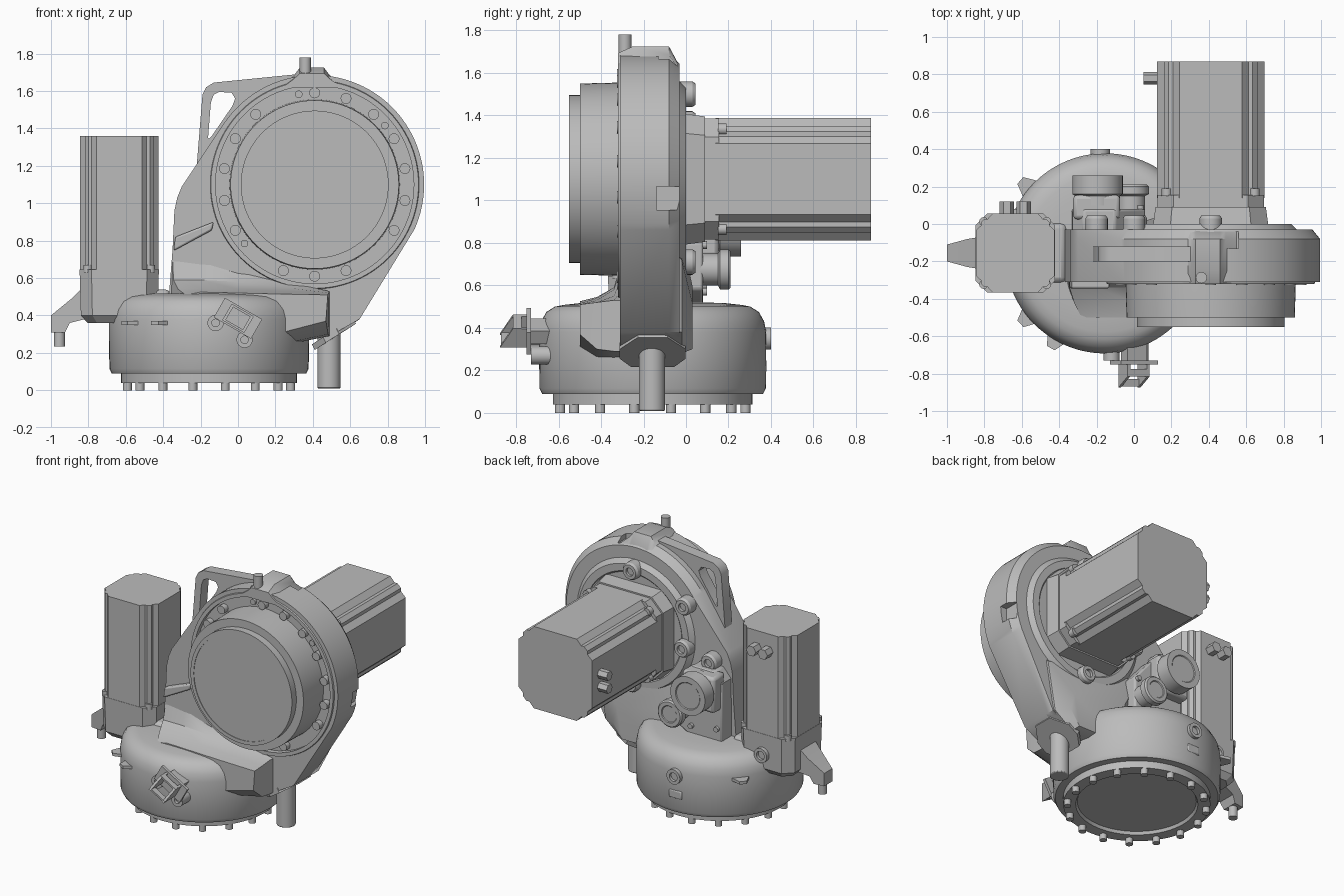
import bpy, bmesh, math
from mathutils import Vector, Matrix

if "Cube" in bpy.data.objects:
    bpy.data.objects.remove(bpy.data.objects["Cube"])

grey = bpy.data.materials.new("cast_grey")
grey.use_nodes = True
grey.diffuse_color = (0.5, 0.5, 0.5, 1)
grey.node_tree.nodes["Principled BSDF"].inputs["Base Color"].default_value = grey.diffuse_color


def finish(name, bm, bevel=0, cutters=()):
    """Turn a bmesh into a shaded object, with optional cuts and bevel."""
    bmesh.ops.recalc_face_normals(bm, faces=bm.faces)
    mesh = bpy.data.meshes.new(name)
    bm.to_mesh(mesh)
    bm.free()
    mesh.materials.append(grey)
    ob = bpy.data.objects.new(name, mesh)
    bpy.context.collection.objects.link(ob)
    bpy.ops.object.select_all(action='DESELECT')
    ob.select_set(True)
    bpy.context.view_layer.objects.active = ob
    for c in cutters:
        m = ob.modifiers.new("cut", 'BOOLEAN')
        m.operation, m.object, m.solver = 'DIFFERENCE', c, 'EXACT'
        bpy.ops.object.modifier_apply(modifier=m.name)
    for c in cutters:
        bpy.data.objects.remove(c)
    if bevel:
        m = ob.modifiers.new("bevel", 'BEVEL')
        m.width, m.segments, m.angle_limit = bevel, 2, math.radians(40)
    bpy.ops.object.shade_smooth_by_angle(angle=math.radians(32))
    return ob


def loft(name, sections, **kw):
    """Skin matching loops of points and cap both ends."""
    bm = bmesh.new()
    rows = [[bm.verts.new(p) for p in s] for s in sections]
    n = len(rows[0])
    for a, b in zip(rows, rows[1:]):
        for i in range(n):
            j = (i + 1) % n
            bm.faces.new((a[i], a[j], b[j], b[i]))
    bm.faces.new(rows[0])
    bm.faces.new(rows[-1])
    return finish(name, bm, **kw)


def stack(name, sections, **kw):
    """Loft between front outlines (x, z), each at its own y."""
    return loft(name, [[(x, y, z) for x, z in pts] for y, pts in sections], **kw)


def prism(name, pts, y0, y1, **kw):
    """Extrude a front outline along y."""
    return stack(name, [(y0, pts), (y1, pts)], **kw)


def lathe(name, profile, origin, axis=(0, 0, 1), seg=64, **kw):
    """Revolve (radius, height) pairs around an axis."""
    q = Vector(axis).to_track_quat('Z', 'Y')
    rings = []
    for r, h in profile:
        ring = [Vector((r * math.cos(t), r * math.sin(t), h))
                for t in (math.tau * i / seg for i in range(seg))]
        rings.append([q @ p + Vector(origin) for p in ring])
    return loft(name, rings, **kw)


def rod(name, r, origin, length, axis=(0, 0, 1), seg=24, **kw):
    return lathe(name, [(r, 0), (r, length)], origin, axis, seg, **kw)


def box(name, centre, size, tilt=0, bevel=0):
    bm = bmesh.new()
    bmesh.ops.create_cube(bm, size=1, matrix=Matrix.Translation(centre)
                          @ Matrix.Rotation(tilt, 4, 'Y') @ Matrix.Diagonal((*size, 1)))
    return finish(name, bm, bevel)


def polar(cx, cz, r, deg):
    return cx + r * math.cos(math.radians(deg)), cz + r * math.sin(math.radians(deg))


FRONT, BACK = (0, -1, 0), (0, 1, 0)
CX, CZ = 0.41, 1.10        # upper joint axis
BX, BY = -0.155, -0.157    # base axis

# Base: rounded drum, flange and ring of bolts
lathe("base_drum", [(.47, .09), (.52, .09), (.533, .115), (.535, .38), (.525, .43), (.5, .475),
                    (.46, .5), (.42, .508), (.33, .518), (.1, .52)], (BX, BY, 0), seg=96)
lathe("base_flange", [(.38, .06), (.39, .04), (.47, .04), (.47, .1), (.38, .1)], (BX, BY, 0))
for i in range(16):
    x, y = polar(BX, BY, .445, (i + .5) * 22.5)
    rod("base_bolt", .024, (x, y, 0), .05, seg=16)

# Base fittings: rear port, socket and thin side tabs
lathe("rear_port", [(.052, 0), (.052, .1), (.03, .1), (.03, .08)], (-.18, .3, .35), BACK, 32)
box("rear_socket", (-.18, .365, .22), (.1, .03, .06), bevel=.01)
for x, y, ang in ((-.57, .2, 140), (-.57, -.5, 222), (-.42, -.62, 240)):
    d = Vector((math.cos(math.radians(ang)), math.sin(math.radians(ang)), 0))
    s = Vector((-d.y, d.x, 0)) * .06
    p = Vector((x, y, .36))
    loft("base_tab", [[v + Vector((0, 0, h)) for v in
                       (p - s * 1.6 - d * .1, p + s * 1.6 - d * .1, p + s * .4 + d * .05, p - s * .4 + d * .05)]
                      for h in (-.01, .01)])

# Front connector: two posts, tilted plate and open frame
for x, z in ((-.12, .36), (.035, .27)):
    lathe("connector_post", [(.043, 0), (.043, .12), (.02, .12), (.02, .1)], (x, -.61, z), FRONT)
T = math.radians(30)
across, upward = Vector((math.cos(T), 0, -math.sin(T))), Vector((math.sin(T), 0, math.cos(T)))
mid = Vector((0, -.74, .385))
box("connector_plate", mid, (.23, .02, .12), T)
box("connector_neck", mid + Vector((0, .07, 0)), (.12, .14, .07), T)
reach = [(0, -.05), (-.135, -.05), (-.075, .05), (0, .05)]   # leaning side wall (y, up)
for s in (-1, 1):
    loft("connector_side", [[mid + across * a * s + upward * u + Vector((0, y, 0)) for y, u in reach]
                            for a in (.052, .068)])
    box("connector_lid", mid + upward * .045 * s + Vector((0, -.11 if s < 0 else -.055, 0)), (.13, .04, .012), T)

# Arm housing: round head running down into a tapered leg
arm = [polar(CX, CZ, .585, -24 + 169 * i / 56) for i in range(57)]
leg = [(-.30, 1.09), (-.325, 1.03), (-.34, .96), (-.35, .75), (-.37, .5), (.2, .45),
       (.24, .30), (.49, .29), (.65, .38)]


def arm_section(y, k):
    pts = [(CX + (x - CX) * k, CZ + (z - CZ) * k) for x, z in arm]
    return [(x, y, z) for x, z in pts + leg]


recess = rod("recess_cutter", .53, (CX, -.285, CZ), .1, FRONT, 96)
notches = [box("notch_cutter", (.98, -.085, 1.01), (.07, .11, .11)),
           box("notch_cutter", (.51, -.085, 1.67), (.1, .09, .08))]
loft("arm_housing", [arm_section(-.31, 1), arm_section(-.08, 1), arm_section(-.03, .93)],
     cutters=[recess] + notches)
lug = [(.24, 0), (.3, .065), (.33, .105), (.46, .105), (.49, .065), (.56, 0)]
stack("arm_top_lug", [(y, [(x, 1.62 + z * k) for x, z in lug])
                      for y, k in ((-.32, .7), (-.25, 1), (-.08, 1), (-.035, .2))])
rod("lug_pin", .03, (.36, -.287, 1.66), .12)

# Lower leg: rear swelling and front shoulder
stack("leg_rear", [
    (-.1, [(-.1, .9), (.75, .8), (.65, .38), (.49, .28), (.1, .28)]),
    (-.02, [(-.05, .85), (.7, .72), (.64, .38), (.5, .28), (.1, .28)]),
    (.03, [(.1, .6), (.52, .52), (.55, .4), (.48, .3), (.15, .3)])])
stack("leg_shoulder", [
    (-.30, [(-.35, .72), (-.2, .70), (0, .64), (.25, .58), (.49, .53), (.49, .29), (.24, .24), (-.1, .45), (-.36, .49)]),
    (-.34, [(-.345, .59), (-.2, .59), (0, .58), (.25, .55), (.488, .53), (.488, .29), (.24, .24), (-.1, .45), (-.35, .49)]),
    (-.42, [(-.32, .54), (-.2, .545), (0, .54), (.23, .53), (.485, .52), (.482, .30), (.24, .25), (-.05, .45), (-.32, .48)]),
    (-.50, [(-.28, .51), (-.2, .525), (0, .52), (.2, .515), (.48, .51), (.47, .37), (.24, .31), (0, .4), (-.25, .47)])])
prism("leg_ledge", [(-.345, .745), (-.14, .855), (-.13, .9), (-.335, .82)], -.345, -.2, bevel=.01)

# Drain pipe with a tilted six-sided collar
rod("drain_pipe", .062, (.487, -.16, .01), .42, seg=32, bevel=.006)
rim = [(.41, .215, .1), (.47, .255, .155), (.54, .3, .155), (.63, .355, .07)]
loft("pipe_collar", [[(x - t * .5, BY + v, z + t) for x, z, v in rim]
                     + [(x - t * .5, BY - v, z + t) for x, z, v in reversed(rim)] for t in (0, .03)])

# Lifting handle with a rounded triangular opening
prism("handle_loop", [(-.22, 1.21), (-.19, 1.58), (-.17, 1.62), (-.13, 1.645), (.32, 1.69), (.3, 1.62),
                      (-.02, 1.59), (-.1, 1.595), (-.13, 1.58), (-.145, 1.54), (-.16, 1.35), (-.1, 1.27)], -.2, -.12)
prism("handle_web", [(-.17, 1.33), (-.14, 1.36), (-.03, 1.52), (-.015, 1.56), (-.04, 1.6), (.15, 1.63),
                     (.15, 1.4), (-.05, 1.25)], -.2, -.12)

# Output drum, rings and bolts on the front of the joint
lathe("output_drum", [(.455, 0), (.455, .02), (.45, .22), (.395, .22), (.395, .27), (.37, .27), (.37, .266)],
      (CX, -.28, CZ), FRONT, 96)
lathe("seal_ring", [(.53, 0), (.53, .045), (.555, .045), (.56, .03), (.56, 0)], (CX, -.275, CZ), FRONT, 96)
for deg in range(-170, 190, 20):
    if deg not in (110, -50, -130):
        x, z = polar(CX, CZ, .49, deg)
        rod("output_bolt", .029, (x, -.28, z), .045, FRONT, 16)
for deg in (100, 40, -140):
    x, z = polar(CX, CZ, .49, deg)
    rod("output_pin", .02, (x, -.28, z), .02, FRONT, 16)

# Rear cover and its bolt bosses
lathe("rear_cover", [(.46, 0), (.46, .05), (.43, .08), (.38, .08), (.37, .07)], (CX, -.08, CZ), BACK, 96)
for x, z in ((CX, 1.5), (CX, .71), (0, 1.36), (.01, 1.06), (-.2, 1.02)):
    lathe("rear_boss", [(.06, 0), (.06, .1), (.05, .115), (.028, .115), (.028, .095)], (x, -.07, z), BACK, 24)


def motor_section(h):
    """Square outline with stepped, chamfered corners."""
    quarter = [(1, .58), (.87, .70), (.87, .78), (.78, .87), (.70, .87), (.58, 1)]
    pts = []
    for k in range(4):
        c, s = round(math.cos(k * math.pi / 2)), round(math.sin(k * math.pi / 2))
        pts += [(h * (c * u - s * v), h * (s * u + c * v)) for u, v in quarter]
    return pts


def chamfered(h):
    return [(h * a, h * b) for a, b in ((1, .7), (.7, 1), (-.7, 1), (-1, .7), (-1, -.7), (-.7, -1), (.7, -1), (1, -.7))]


# Joint motor, pointing backwards
prism("joint_motor", [(CX + u, CZ + v) for u, v in motor_section(.288)], .14, .87)
stack("joint_motor_flange", [(y, [(CX + u, CZ + v) for u, v in chamfered(h)])
                             for y, h in ((-.02, .31), (.09, .295), (.09, .285), (.155, .285))])
# Base motor, standing upright on its gearbox
MX, MY = -.635, -.155
loft("base_motor", [[(MX + u, MY + v, z) for u, v in motor_section(.21)] for z in (.63, 1.36)])
loft("base_gearbox", [[(MX + u, MY + v, z) for u, v in chamfered(h)]
                      for z, h in ((.36, .17), (.4, .205), (.645, .212))])
box("gearbox_bridge", (-.46, MY, .49), (.2, .32, .1), bevel=.03)
for sx in (-1, 1):
    for sy in (-1, 1):
        rod("joint_motor_bolt", .027, (CX + sx * .235, .15, CZ + sy * .235), .04, BACK, 16)
        rod("base_motor_bolt", .024, (MX + sx * .168, MY + sy * .168, .63), .04, seg=16)
    rod("joint_motor_plug", .034, (.13, .78, CZ + sx * .045), .08, (-1, 0, 0), 6)
    rod("base_motor_plug", .038, (MX + sx * .045, .04, 1.24), .08, BACK, 6)
lathe("gearbox_port", [(.05, 0), (.05, .05), (.03, .05), (.03, .03)], (MX, .03, .5), BACK)

# Side bracket with foot pin
bracket = [(-.83, .55), (-.89, .49), (-1, .40), (-1, .31), (-.925, .31), (-.9, .36), (-.82, .38)]
half = [.085, .075, .045, .045, .055, .065, .085]
loft("side_bracket", [[(x, MY + s * w, z) for (x, z), w in zip(bracket, half)] for s in (-1, 1)])
rod("bracket_pin", .03, (-.955, MY, .235), .1)

# Sensor housing on the back of the leg with two round caps
prism("sensor_block", [(-.335, .5), (-.33, .92), (-.27, .99), (-.1, .99), (.06, .8), (.06, .58), (-.08, .5)],
      -.05, .08, bevel=.012)
box("sensor_plate", (-.2, .09, .86), (.25, .13, .25), bevel=.02)
for x, z in ((-.3, .94), (-.3, .6), (-.1, .57), (.035, .79)):
    rod("sensor_bolt", .018, (x, .07, z), .03, BACK, 12)
lathe("large_cap", [(.12, 0), (.12, .05), (.135, .06), (.135, .16), (.095, .16), (.09, .155)],
      (-.195, .1, .87), BACK, 48)
lathe("small_cap", [(.075, 0), (.075, .13), (.095, .14), (.095, .18), (.085, .19), (.06, .19), (.055, .185)],
      (-.015, .02, .675), BACK, 40)
